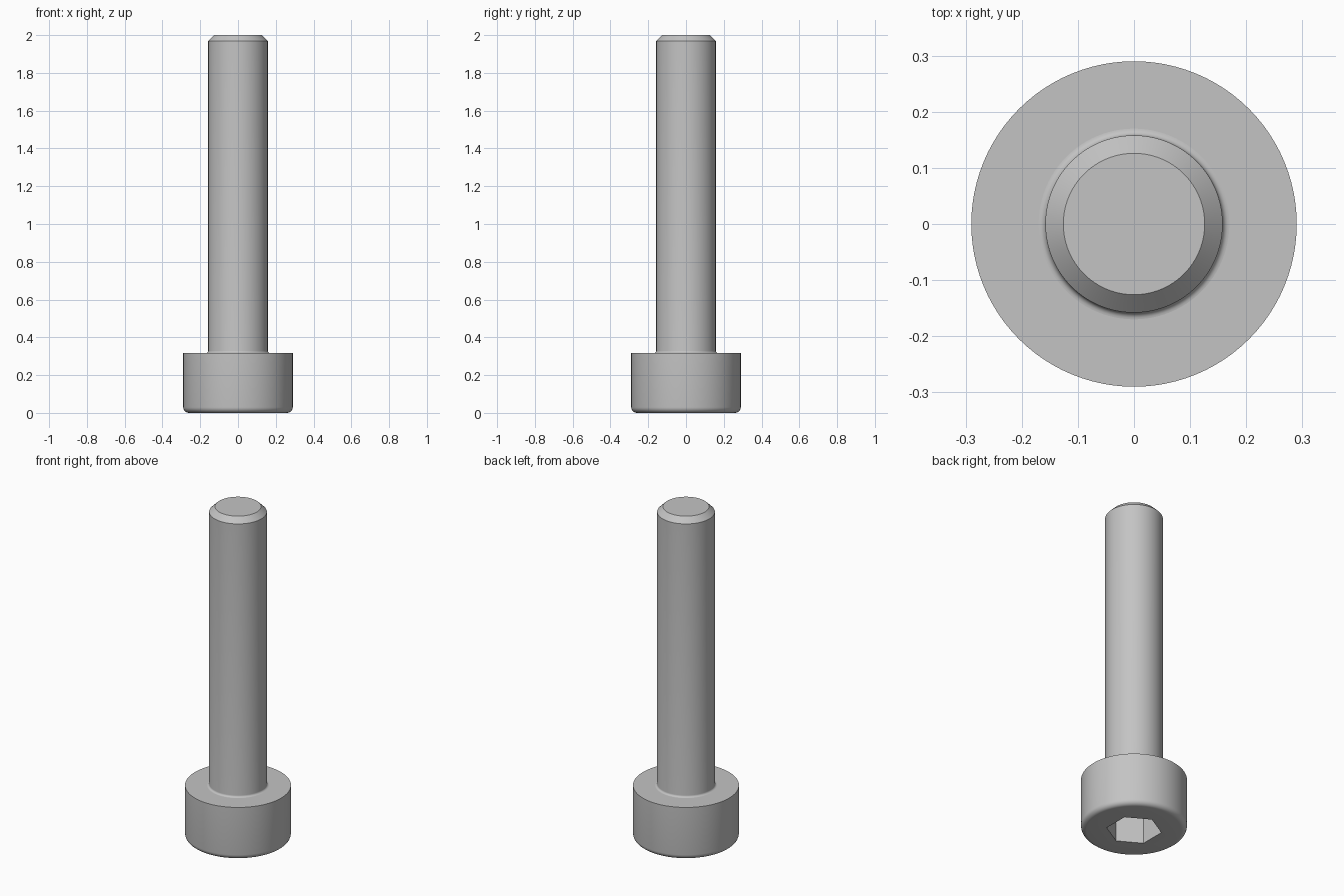
import bpy, bmesh
from math import sin, cos, pi, radians

cube = bpy.data.objects.get("Cube")
if cube:
    bpy.data.objects.remove(cube, do_unlink=True)

SEGMENTS = 96
HEAD_R, HEAD_H, HEAD_ROUND = 0.29, 0.317, 0.03
SHAFT_R, NECK_ROUND = 0.158, 0.012
TIP_R, TIP_H, LENGTH = 0.126, 0.032, 2.0
SOCKET_R, SOCKET_DEPTH = 0.152, 0.16

steel = bpy.data.materials.new("steel grey")
steel.use_nodes = True
steel.diffuse_color = (0.55, 0.55, 0.55, 1)
steel.node_tree.nodes["Principled BSDF"].inputs["Base Color"].default_value = (0.55, 0.55, 0.55, 1)


def ring(bm, radius, z, count=SEGMENTS, turn=0.0):
    """Closed ring of vertices around the z axis."""
    step = 2 * pi / count
    return [bm.verts.new((radius * cos(turn + i * step), radius * sin(turn + i * step), z))
            for i in range(count)]


def skin(bm, a, b):
    """Wall of quads between two rings of equal count."""
    n = len(a)
    for i in range(n):
        j = (i + 1) % n
        bm.faces.new((a[i], a[j], b[j], b[i]))


def lathe(bm, profile):
    rings = [ring(bm, r, z) for r, z in profile]
    for a, b in zip(rings, rings[1:]):
        skin(bm, a, b)
    return rings


def arc(cx, cz, radius, start, end, steps=6):
    """Quarter round for a profile, in degrees."""
    angles = [radians(start + (end - start) * i / steps) for i in range(steps + 1)]
    return [(cx + radius * cos(t), cz + radius * sin(t)) for t in angles]


def loop_edges(bm, verts):
    return [bm.edges.get((v, verts[i - 1])) for i, v in enumerate(verts)]


def finish(bm, name):
    bmesh.ops.recalc_face_normals(bm, faces=bm.faces)
    mesh = bpy.data.meshes.new(name)
    bm.to_mesh(mesh)
    bm.free()
    mesh.materials.append(steel)
    obj = bpy.data.objects.new(name, mesh)
    bpy.context.collection.objects.link(obj)
    bpy.ops.object.select_all(action="DESELECT")
    obj.select_set(True)
    bpy.context.view_layer.objects.active = obj
    bpy.ops.object.shade_smooth_by_angle(angle=radians(30))


# Head: rounded lower rim, flat shoulder, hexagonal socket underneath
bm = bmesh.new()
rim = arc(HEAD_R - HEAD_ROUND, HEAD_ROUND, HEAD_ROUND, -90, 0)
rings = lathe(bm, rim + [(HEAD_R, HEAD_H), (SHAFT_R + NECK_ROUND, HEAD_H)])
mouth = ring(bm, SOCKET_R, 0, 6, pi / 6)
floor = ring(bm, SOCKET_R, SOCKET_DEPTH, 6, pi / 6)
skin(bm, mouth, floor)
bm.faces.new(floor)
bmesh.ops.triangle_fill(bm, use_beauty=True,
                        edges=loop_edges(bm, rings[0]) + loop_edges(bm, mouth))
finish(bm, "head")

# Shaft: small neck fillet, plain cylinder, chamfered tip
bm = bmesh.new()
neck = arc(SHAFT_R + NECK_ROUND, HEAD_H + NECK_ROUND, NECK_ROUND, 270, 180)
rings = lathe(bm, neck + [(SHAFT_R, LENGTH - TIP_H), (TIP_R, LENGTH)])
bm.faces.new(rings[-1])
finish(bm, "shaft")
